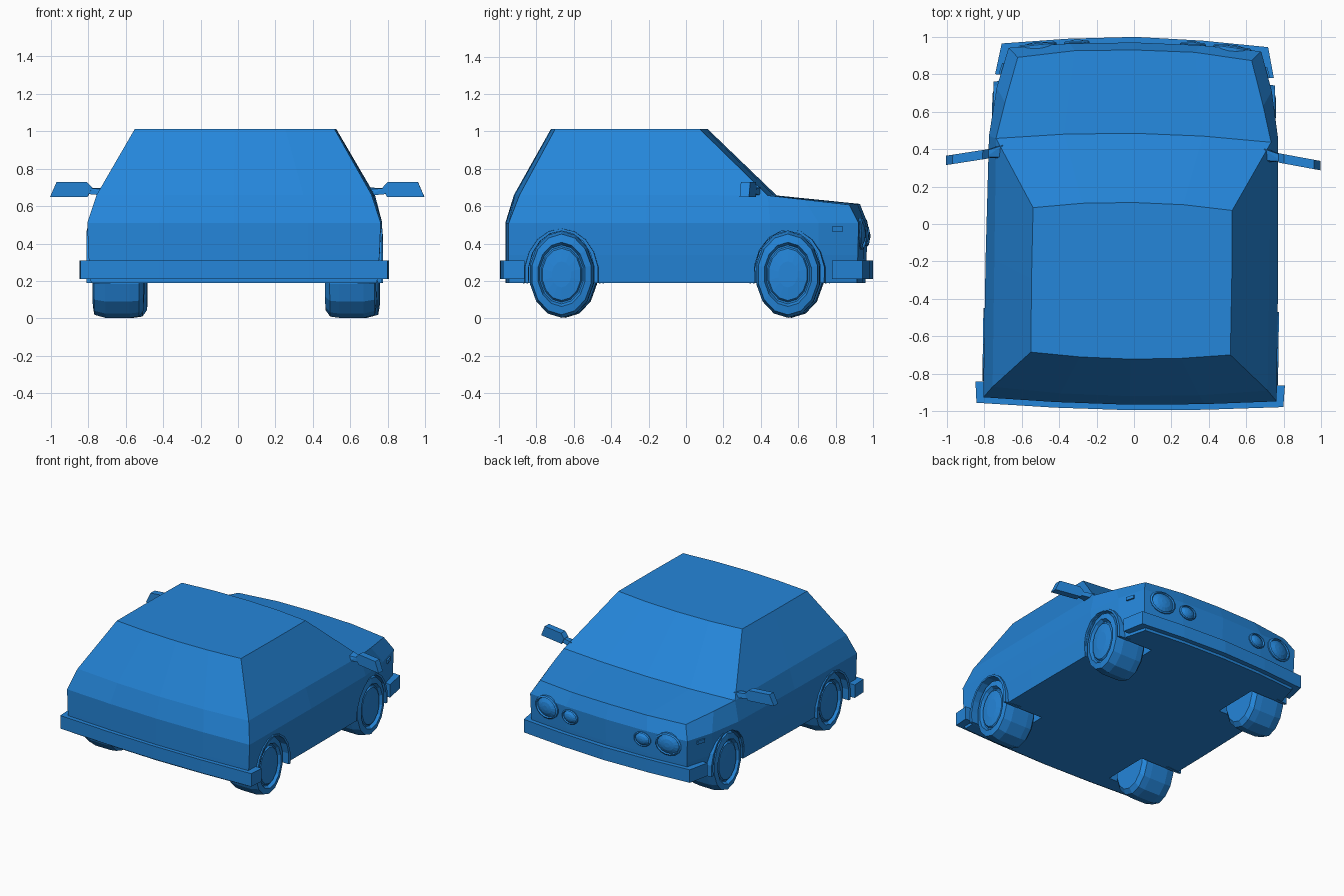
import bpy, bmesh, math
from mathutils import Matrix, Vector

if "Cube" in bpy.data.objects:
    bpy.data.objects.remove(bpy.data.objects["Cube"])

blue = bpy.data.materials.new("blue paint")
blue.diffuse_color = (0.018, 0.238, 0.70, 1)
blue.use_nodes = True
blue.node_tree.nodes["Principled BSDF"].inputs["Base Color"].default_value = blue.diffuse_color

# The whole car sits slightly turned on the ground
PLACE = Matrix.Translation((-0.0085, 0, 0)) @ Matrix.Rotation(math.radians(-0.8), 4, 'Z')
WHEELS_Y = (0.555, -0.655)
WHEEL_Z = 0.235


def finish(bm, name, place=True):
    bmesh.ops.remove_doubles(bm, verts=bm.verts, dist=1e-4)
    bmesh.ops.recalc_face_normals(bm, faces=bm.faces)
    me = bpy.data.meshes.new(name)
    bm.to_mesh(me)
    bm.free()
    if place:
        me.transform(PLACE)
    me.materials.append(blue)
    ob = bpy.data.objects.new(name, me)
    bpy.context.collection.objects.link(ob)
    return ob


def loft(bm, rings, closed=True, cap=True):
    rows = [[bm.verts.new(p) for p in r] for r in rings]
    n = len(rows[0])
    for a, b in zip(rows, rows[1:]):
        for i in range(n if closed else n - 1):
            j = (i + 1) % n
            bm.faces.new((a[i], a[j], b[j], b[i]))
    if cap:
        bm.faces.new(rows[0])
        bm.faces.new(rows[-1])
    return rows


def lathe(bm, profile, matrix, ry, rz, seg):
    """Elliptical turned part along local x; profile is (radius, x)."""
    loft(bm, [[matrix @ Vector((x, ry * r * math.cos(2 * math.pi * (k + .5) / seg),
                                rz * r * math.sin(2 * math.pi * (k + .5) / seg)))
               for k in range(seg)] for r, x in profile])


def hull(name, points):
    bm = bmesh.new()
    for p in points:
        bm.verts.new(p)
    bmesh.ops.convex_hull(bm, input=bm.verts)
    return finish(bm, name)


# Body shell: half outlines at several heights, mirrored
outline = [(0, .97), (.35, .96), (.675, .932), (.735, .72), (.773, .46),
           (.782, -.2), (.784, -.937), (.4, -.957), (0, -.966)]
belt = [(0, .93, .612), (.32, .922, .611), (.625, .882, .607), (.69, .64, .635),
        (.735, .447, .657), (.735, -.2, .66), (.735, -.88, .66), (.37, -.91, .66), (0, -.92, .66)]
cowl = [(0, .485, .657), (.37, .475, .657)]
roof = [(0, .115), (.27, .107), (.532, .08), (.535, -.3), (.533, -.692), (.27, -.714), (0, -.722)]

bm = bmesh.new()
rings = [[(x * k, y * (1 if y < 0 else f), z) for x, y in outline]
         for z, k, f in ((.19, .975, .99), (.34, .992, .996), (.51, 1, 1))]
rows = loft(bm, rings + [belt], closed=False, cap=False)
bm.faces.new(rows[0])
b = rows[-1]
c = [bm.verts.new(p) for p in cowl]
bm.faces.new((b[0], b[1], c[1], c[0]))                # hood
bm.faces.new((b[1], b[2], b[3], b[4], c[1]))
t = [bm.verts.new((x, y, 1.013)) for x, y in roof]
base = c + b[4:]
for i in range(6):                                    # cabin sides
    bm.faces.new((base[i], base[i + 1], t[i + 1], t[i]))
bm.faces.new(t)
half = bmesh.ops.duplicate(bm, geom=bm.verts[:] + bm.edges[:] + bm.faces[:])['geom']
bmesh.ops.scale(bm, vec=(-1, 1, 1), verts=[v for v in half if isinstance(v, bmesh.types.BMVert)])
body = finish(bm, "body")

# Wheel wells cut out of the shell
bm = bmesh.new()
for s in (1, -1):
    for y in WHEELS_Y:
        lathe(bm, [(1, .45), (1, .95)], Matrix.Translation((0, y, WHEEL_Z)) if s > 0 else
              Matrix.Translation((0, y, WHEEL_Z)) @ Matrix.Scale(-1, 4, (1, 0, 0)), .182, .236, 16)
cutter = finish(bm, "wheel_well_cutter")
cutter.hide_render = True
mod = body.modifiers.new("wells", 'BOOLEAN')
mod.operation = 'DIFFERENCE'
mod.solver = 'EXACT'
mod.object = cutter
bpy.context.view_layer.objects.active = body
bpy.ops.object.modifier_apply(modifier=mod.name)
bpy.data.objects.remove(cutter)

# Wheels and arch flares
tire = [(.82, .485), (.97, .51), (1, .56), (1, .69), (.93, .75), (.74, .758),
        (.68, .735), (.64, .735), (.60, .748), (.3, .755)]
for s, side in ((1, "right"), (-1, "left")):
    flip = Matrix.Scale(s, 4, (1, 0, 0))
    for y, end, out in ((WHEELS_Y[0], "front", .752), (WHEELS_Y[1], "rear", .79)):
        bm = bmesh.new()
        lathe(bm, tire, Matrix.Translation((0, y, WHEEL_Z)) @ flip, .174, .232, 14)
        finish(bm, f"{end}_{side}_wheel")

        bm = bmesh.new()
        arch = []
        for k in range(11):
            a = math.radians(-11 + 202 * k / 10)
            ca, sa = math.cos(a), math.sin(a)
            arch.append([(s * x, y + ry * ca, WHEEL_Z + rz * sa) for x, ry, rz in
                         ((.66, .178, .232), (out, .178, .232), (out, .198, .245), (.66, .21, .252))])
        loft(bm, arch)
        finish(bm, f"{end}_{side}_arch")

# Wraparound bumpers
front = [(.745, .79, .69, .79), (.712, .955, .66, .91), (.36, .985, .34, .94), (0, 1, 0, .955)]
rear = [(.827, -.852, .76, -.852), (.82, -.967, .76, -.92), (.4, -.987, .38, -.94), (0, -.995, 0, -.95)]
for name, pts in (("front_bumper", front), ("rear_bumper", rear)):
    path = pts + [(-a, b, -c, d) for a, b, c, d in pts[-2::-1]]
    bm = bmesh.new()
    loft(bm, [[(a, b, .21), (a, b, .31), (c, d, .31), (c, d, .21)] for a, b, c, d in path])
    finish(bm, name)

for s, side in ((1, "right"), (-1, "left")):
    # Headlights: rim with a shallow domed lens
    for name, x, y, z, ry, rz, turn in (("headlight", .52, .938, .452, .105, .085, 7),
                                        ("small_headlight", .31, .954, .44, .07, .055, 3)):
        m = (Matrix.Translation((s * x, y, z)) @
             Matrix.Rotation(math.radians(90 - s * turn), 4, 'Z'))
        bm = bmesh.new()
        lathe(bm, [(1, -.03), (1, .012), (.88, .02), (.82, .008), (.5, .022), (.2, .027)], m, ry, rz, 16)
        finish(bm, f"{side}_{name}")

    # Fender marker lamp
    hull(f"{side}_marker", [(s * (x + (.85 - y) * .3), y, z)
                            for x in (.66, .708) for y in (.79, .85) for z in (.464, .49)])

    # Wing mirror and its arm
    shape = [(1.0, .65), (.965, .73), (.805, .73), (.775, .698), (.80, .65)]
    hull(f"{side}_mirror", [(s * x, .335 + d - .17 * (x - .8), z) for x, z in shape for d in (0, .05)])
    hull(f"{side}_mirror_arm", [(s * x, y, z) for x, y, z in
                                ((.69, .34, .655), (.69, .42, .655), (.70, .41, .70), (.70, .35, .69),
                                 (.80, .345, .665), (.80, .38, .665), (.79, .345, .695), (.79, .38, .695))])
